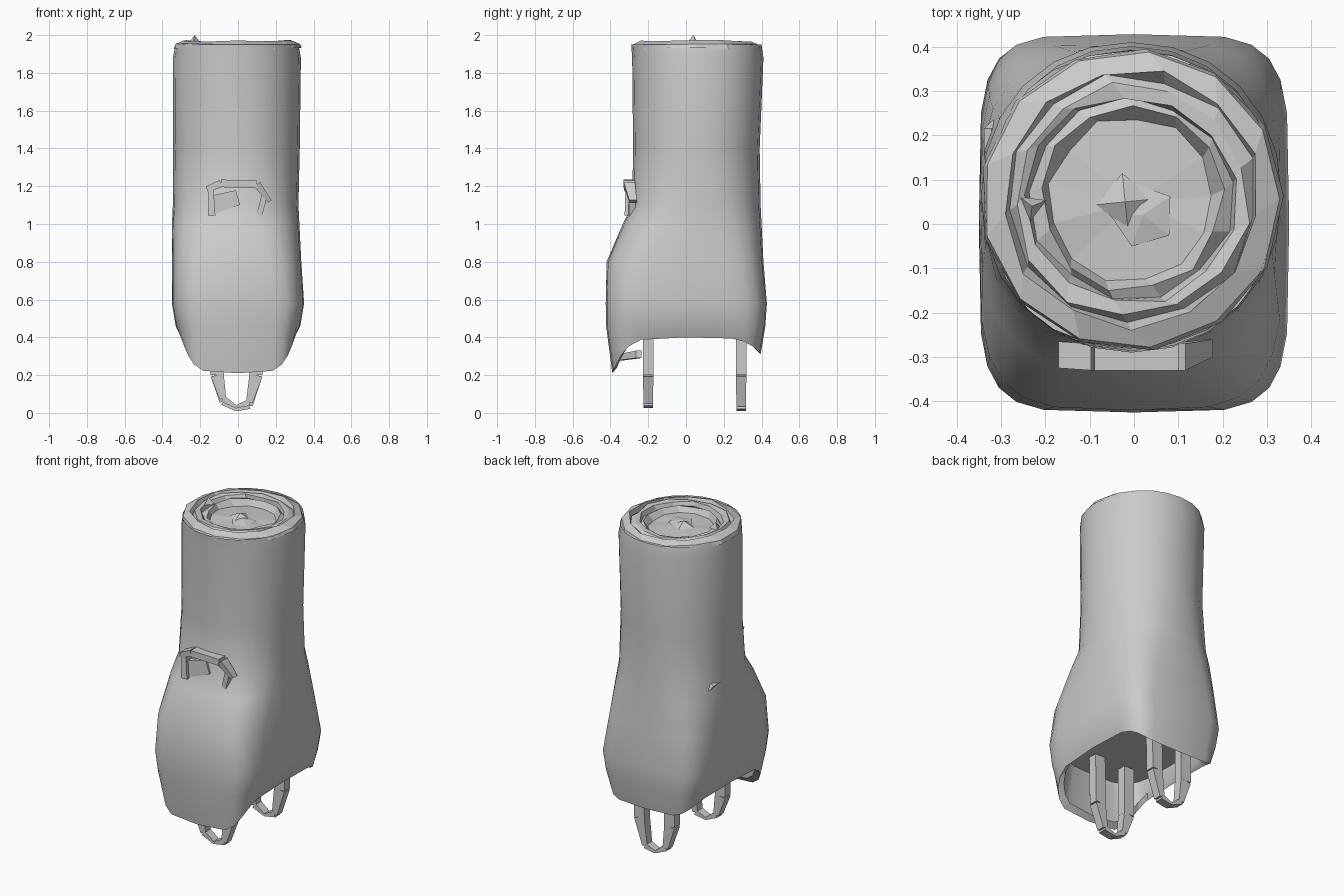
import bpy, bmesh, math, random
from mathutils import Vector

random.seed(4)
TAU = math.tau

cube = bpy.data.objects.get("Cube")
if cube:
    bpy.data.objects.remove(cube)

grey = bpy.data.materials.new("plain_grey")
grey.use_nodes = True
grey.diffuse_color = (0.6, 0.6, 0.6, 1)
grey.node_tree.nodes["Principled BSDF"].inputs["Base Color"].default_value = (0.6, 0.6, 0.6, 1)


def finish(name, bm, smooth=None):
    bmesh.ops.recalc_face_normals(bm, faces=bm.faces)
    mesh = bpy.data.meshes.new(name)
    bm.to_mesh(mesh)
    bm.free()
    mesh.materials.append(grey)
    ob = bpy.data.objects.new(name, mesh)
    bpy.context.collection.objects.link(ob)
    if smooth:
        bpy.ops.object.select_all(action='DESELECT')
        ob.select_set(True)
        bpy.context.view_layer.objects.active = ob
        bpy.ops.object.shade_smooth_by_angle(angle=math.radians(smooth))
    return ob


def loft(bm, rings, tip=None):
    loops = [[bm.verts.new(p) for p in ring] for ring in rings]
    n = len(loops[0])
    for a, b in zip(loops, loops[1:]):
        for i in range(n):
            j = (i + 1) % n
            bm.faces.new((a[i], a[j], b[j], b[i]))
    if tip:
        v = bm.verts.new(tip)
        for i in range(n):
            bm.faces.new((loops[-1][i], loops[-1][(i + 1) % n], v))


def oval(left, right, front, back, power, z, sides=24):
    """Rounded-box ring; z may be a function of the ring direction."""
    pts = []
    for i in range(sides):
        c, s = math.cos(TAU * i / sides), math.sin(TAU * i / sides)
        x = math.copysign(abs(c) ** (2 / power), c)
        y = math.copysign(abs(s) ** (2 / power), s)
        pts.append(((left + right) / 2 + x * (right - left) / 2,
                    (front + back) / 2 + y * (back - front) / 2,
                    z(s) if callable(z) else z))
    return pts


def hem(s):
    # Lower edge: broad tongue in front, arched sides, short flap behind
    return 0.4 - 0.19 * max(0, -s) ** 2 - 0.09 * max(0, s) ** 2


# Trunk: round above, boxy and flared below, hollow underneath
bm = bmesh.new()
loft(bm, [
    oval(-0.33, 0.32, -0.29, 0.4, 2.1, 1.95),
    oval(-0.345, 0.333, -0.285, 0.41, 2.1, 1.88),
    oval(-0.343, 0.327, -0.28, 0.39, 2.1, 1.4),
    oval(-0.345, 0.32, -0.285, 0.395, 2.4, 1.1),
    oval(-0.35, 0.325, -0.335, 0.4, 2.9, 1.0),
    oval(-0.35, 0.335, -0.42, 0.41, 4, 0.8),
    oval(-0.35, 0.35, -0.425, 0.428, 5, 0.58),
    oval(-0.33, 0.33, -0.423, 0.42, 5, 0.46),
    oval(-0.3, 0.3, -0.39, 0.395, 5.5, hem),
    oval(-0.28, 0.28, -0.365, 0.365, 5, lambda s: hem(s) + 0.03),
    oval(-0.27, 0.27, -0.36, 0.35, 4, 0.5),
], tip=(0, 0, 0.5))
finish("trunk", bm, 32)

# Top: irregular flat growth rings stepping down to a core disc
bm = bmesh.new()
rings = []
for r, z in ((0.342, 1.93), (0.335, 1.952), (0.29, 1.97), (0.28, 1.945), (0.265, 1.965),
             (0.235, 1.96), (0.225, 1.935), (0.205, 1.95), (0.185, 1.915)):
    ring = []
    jitter = 0.009 if r < 0.33 else 0.002
    for i in range(13):
        a = TAU * (i + r * 6) / 13
        q = r + random.uniform(-jitter, jitter)
        ring.append((-0.005 + q * math.cos(a), 0.055 + q * math.sin(a),
                     z + random.uniform(-0.006, 0.006)))
    rings.append(ring)
loft(bm, rings, tip=(0, 0.05, 1.925))
finish("growth_rings", bm)


def spike(name, center, radius, height, sides, turn):
    bm = bmesh.new()
    x, y, z = center
    loft(bm, [[(x + radius * math.cos(turn + TAU * i / sides),
                y + radius * math.sin(turn + TAU * i / sides), z) for i in range(sides)]],
         tip=(x, y, z + height))
    finish(name, bm)


spike("core_chip", (-0.02, 0.05, 1.925), 0.065, 0.03, 4, 0.1)
spike("core_chip_lower", (0.02, 0.02, 1.925), 0.075, 0.015, 5, 0.6)
spike("rim_splinter", (-0.23, 0.04, 1.96), 0.035, 0.04, 3, 0.4)


def bar(name, a, b, size_a, size_b):
    """Four-sided tapering bar; sizes are (width in x/z, depth in y)."""
    a, b = Vector(a), Vector(b)
    across = (b - a).cross(Vector((0, 1, 0))).normalized()
    bm = bmesh.new()
    loops = []
    for p, (w, d) in ((a, size_a), (b, size_b)):
        loops.append([p + across * w * u / 2 + Vector((0, d * v / 2, 0))
                      for u, v in ((-1, -1), (1, -1), (1, 1), (-1, 1))])
    loft(bm, loops)
    bmesh.ops.holes_fill(bm, edges=bm.edges)
    finish(name, bm)


# Looped feet, one in front and one behind
for place, y, drop in (("front", -0.2, 0.025), ("back", 0.292, 0.008)):
    wide, thin = (0.07, 0.055), (0.035, 0.05)
    path = [(-0.11, y, 0.5), (-0.11, y, 0.2), (-0.08, y, drop + 0.05),
            (-0.01, y, drop + 0.008), (0.06, y, drop + 0.03),
            (0.095, y, 0.2), (0.1, y, 0.5)]
    sizes = [wide, wide, thin, (0.015, 0.05), thin, wide, wide]
    for k in range(len(path) - 1):
        bar(f"{place}_foot_loop_{k + 1}", path[k], path[k + 1], sizes[k], sizes[k + 1])

# Torn inner strip behind the front tongue
bar("inner_strip", (-0.05, -0.37, 0.29), (0.1, -0.25, 0.31), (0.03, 0.03), (0.04, 0.03))

# Bracket-shaped stub on the front: sloping hood, two posts, recessed block
bar("stub_hood_left", (-0.165, -0.295, 1.185), (-0.09, -0.3, 1.215), (0.03, 0.06), (0.04, 0.06))
bar("stub_hood", (-0.09, -0.3, 1.215), (0.1, -0.3, 1.21), (0.04, 0.06), (0.04, 0.06))
bar("stub_hood_right", (0.1, -0.3, 1.21), (0.17, -0.28, 1.12), (0.04, 0.06), (0.02, 0.04))
bar("stub_left_post", (-0.145, -0.295, 1.19), (-0.14, -0.3, 1.045), (0.03, 0.05), (0.04, 0.05))
bar("stub_block", (-0.14, -0.29, 1.1), (0.0, -0.285, 1.14), (0.1, 0.03), (0.08, 0.02))
bar("stub_right_post", (0.14, -0.285, 1.15), (0.11, -0.285, 1.035), (0.03, 0.04), (0.03, 0.03))

# Small sliver on the back right side
bar("side_sliver", (-0.31, 0.19, 1.06), (-0.33, 0.17, 1.09), (0.02, 0.09), (0.02, 0.09))
